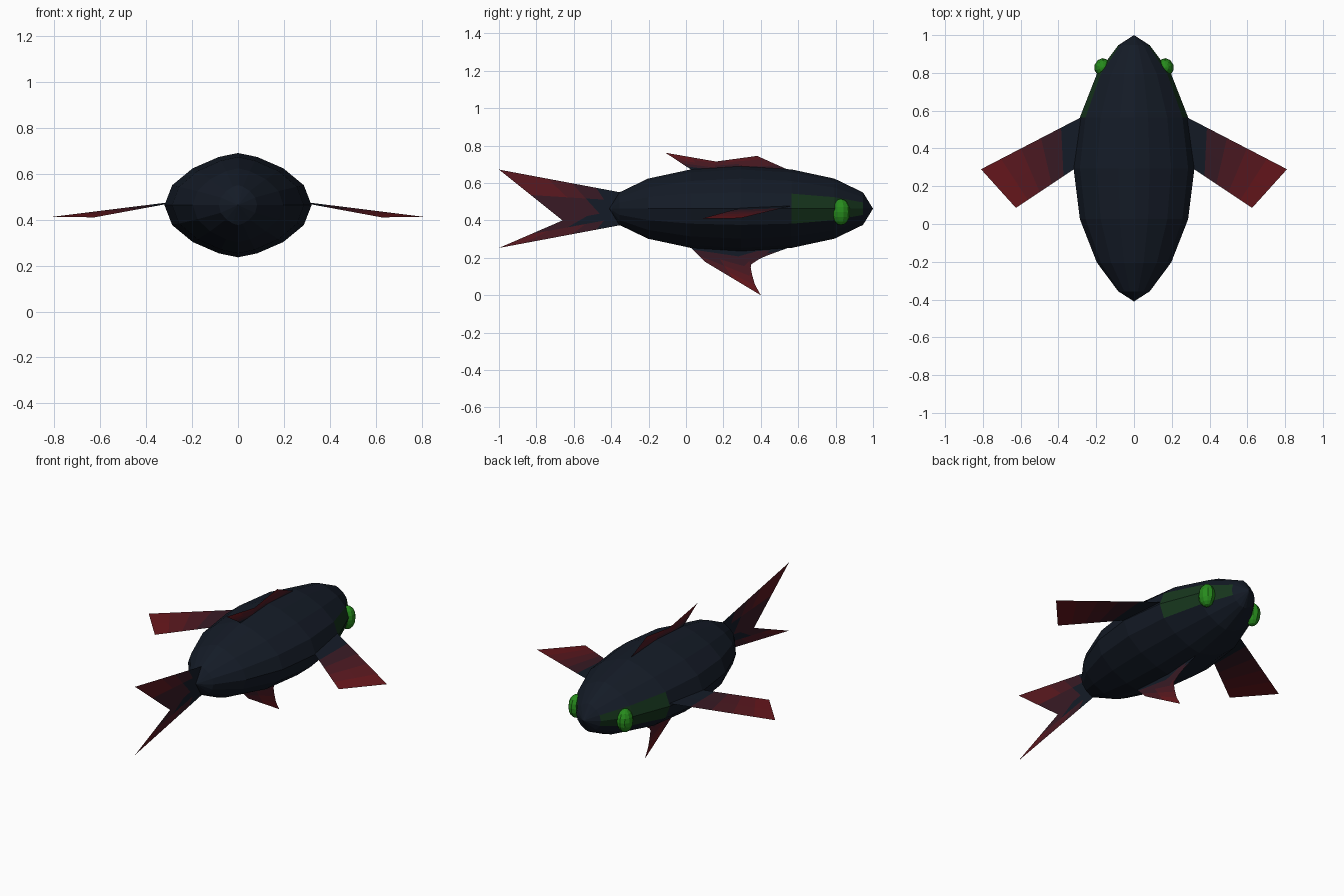
import bpy, bmesh, math
from mathutils import Vector

if "Cube" in bpy.data.objects:
    bpy.data.objects.remove(bpy.data.objects["Cube"])


def material(name, rgb):
    m = bpy.data.materials.new(name)
    m.diffuse_color = (*rgb, 1)
    m.use_nodes = True
    m.node_tree.nodes["Principled BSDF"].inputs["Base Color"].default_value = m.diffuse_color
    return m


NAVY = (0.007, 0.011, 0.02)
RED = (0.17, 0.008, 0.01)
body_mat = material("navy", NAVY)
glow_mat = material("dark_green", (0.008, 0.035, 0.012))
eye_mat = material("green", (0.02, 0.26, 0.012))
STEPS = 6
fin_mats = [material(f"fin_{i}", [a + (b - a) * i / (STEPS - 1) for a, b in zip(NAVY, RED)])
            for i in range(STEPS)]


def finish(bm, name, mats):
    me = bpy.data.meshes.new(name)
    bm.to_mesh(me)
    bm.free()
    for m in mats:
        me.materials.append(m)
    ob = bpy.data.objects.new(name, me)
    bpy.context.collection.objects.link(ob)
    return ob


def fin(name, root, tip, redness, rows=5, cols=2):
    """Thin sheet lofted from a root line to a tip line, coloured by redness of the tip."""
    def sample(pts, u):
        i = min(int(u), len(pts) - 2)
        return pts[i] + (pts[i + 1] - pts[i]) * (u - i)
    root, tip = [[Vector(p) for p in line] for line in (root, tip)]
    n = (len(root) - 1) * cols
    bm = bmesh.new()
    grid = []
    for r in range(rows + 1):
        t = r / rows
        grid.append([bm.verts.new(sample(root, c / cols).lerp(sample(tip, c / cols), t))
                     for c in range(n + 1)])
    for r in range(rows):
        for c in range(n):
            f = bm.faces.new((grid[r][c], grid[r][c + 1], grid[r + 1][c + 1], grid[r + 1][c]))
            w = sample(redness, (c + 0.5) / cols) * (r + 0.5) / rows
            f.material_index = min(STEPS - 1, round(w * (STEPS - 1)))
    bmesh.ops.recalc_face_normals(bm, faces=bm.faces)
    return finish(bm, name, fin_mats)


def upright(points):
    return [(0, y, z) for y, z in points]


# Body: low-poly ellipsoid, poles at nose and tail, pinched towards the centre plane
bm = bmesh.new()
bmesh.ops.create_uvsphere(bm, u_segments=16, v_segments=8, radius=1)
for v in bm.verts:
    x, y, z = v.co
    v.co = (0.32 * math.copysign(abs(x) ** 1.4, x), 0.295 + 0.705 * z, 0.463 - 0.227 * y)
for f in bm.faces:
    c = f.calc_center_median()
    if 0.6 < c.y < 0.93 and abs(c.z - 0.46) < 0.06:
        f.material_index = 1
finish(bm, "body", [body_mat, glow_mat])

# Eyes and side fins
for side, label in ((1, "right"), (-1, "left")):
    bm = bmesh.new()
    bmesh.ops.create_uvsphere(bm, u_segments=10, v_segments=8, radius=1)
    for v in bm.verts:
        v.co = (side * (0.165 + 0.045 * v.co.x), 0.828 + 0.05 * v.co.y, 0.445 + 0.07 * v.co.z)
    finish(bm, f"{label}_eye", [eye_mat])

    fin(f"{label}_side_fin",
        [(side * 0.28, 0.565, 0.478), (side * 0.31, 0.295, 0.468)],
        [(side * 0.81, 0.29, 0.412), (side * 0.625, 0.085, 0.41)], [0.8, 1.0])

# Tail fin
fin("tail_fin",
    upright([(-0.35, 0.55), (-0.33, 0.46), (-0.35, 0.375)]),
    upright([(-1, 0.672), (-0.66, 0.4), (-1, 0.253)]), [1.0, 0.0, 0.8])

# Back fin
fin("back_fin",
    upright([(0.57, 0.66), (0.3, 0.66), (0.15, 0.66), (0.03, 0.67)]),
    upright([(0.38, 0.745), (0.27, 0.73), (0.16, 0.715), (-0.11, 0.762)]), [0.7, 0.6, 0.5, 1.0])

# Belly fin
fin("belly_fin",
    upright([(0.55, 0.255), (0.4, 0.26), (0.25, 0.26), (0.02, 0.26)]),
    upright([(0.4, 0.2), (0.32, 0.145), (0.4, 0.0), (0.1, 0.18)]), [0.2, 0.4, 1.0, 0.3])
